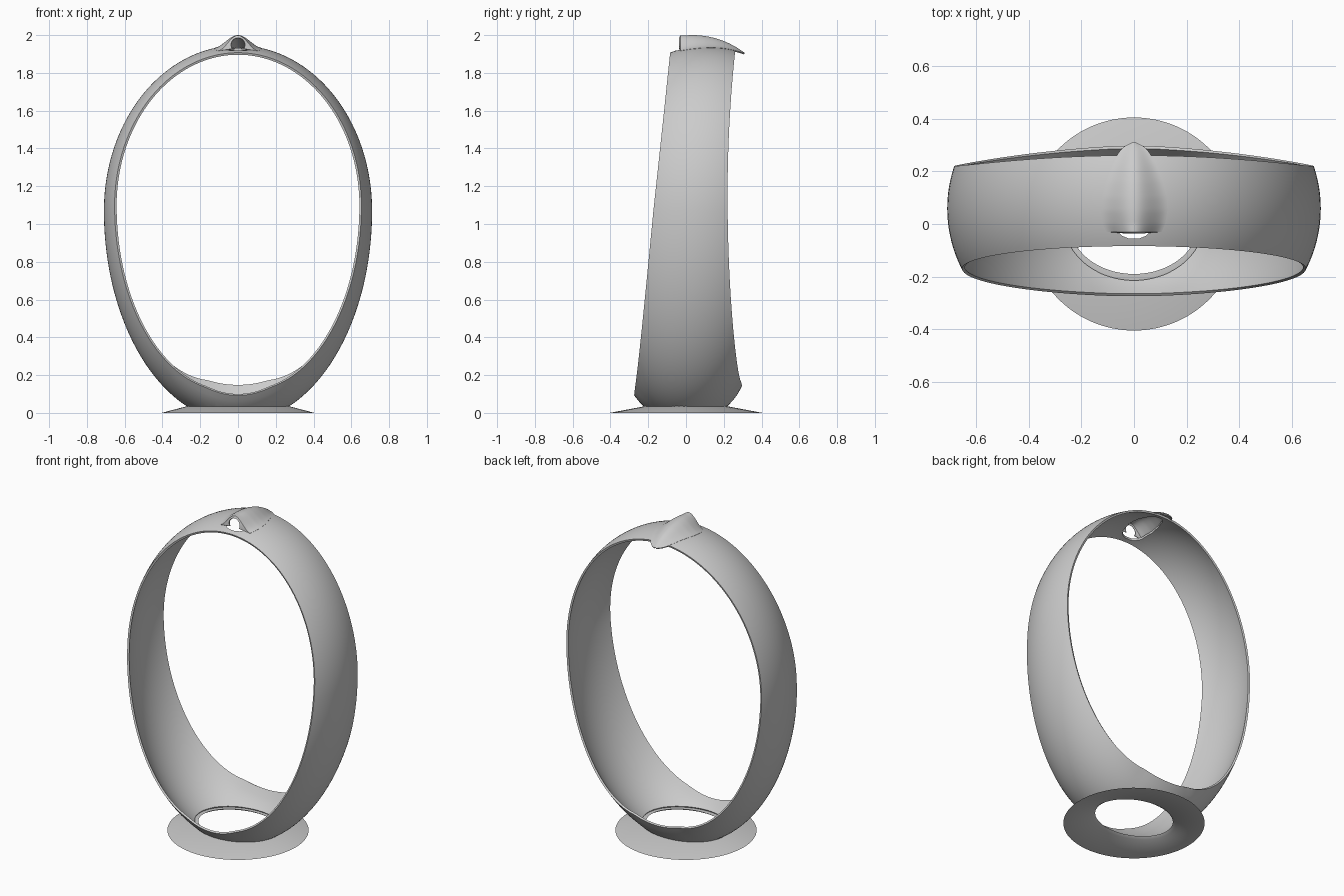
import bpy, bmesh
from math import sin, cos, pi, sqrt, radians

if "Cube" in bpy.data.objects:
    bpy.data.objects.remove(bpy.data.objects["Cube"])

A, ZC, UP, DOWN = 0.71, 1.07, 0.875, 1.12   # half width, widest height, upper / lower semi-axes


def make(name, rows, wrap_i=False, wrap_j=False):
    """Skin a grid of points with quads."""
    bm = bmesh.new()
    g = [[bm.verts.new(p) for p in r] for r in rows]
    n, m = len(g), len(g[0])
    for i in range(n if wrap_i else n - 1):
        for j in range(m if wrap_j else m - 1):
            k, l = (i + 1) % n, (j + 1) % m
            bm.faces.new((g[i][j], g[i][l], g[k][l], g[k][j]))
    me = bpy.data.meshes.new(name)
    bm.to_mesh(me)
    bm.free()
    ob = bpy.data.objects.new(name, me)
    bpy.context.collection.objects.link(ob)
    return ob


def finish(ob):
    """Apply modifiers and smooth everything but sharp edges."""
    bpy.ops.object.select_all(action='DESELECT')
    ob.select_set(True)
    bpy.context.view_layer.objects.active = ob
    bpy.ops.object.convert(target='MESH')
    bpy.ops.object.shade_smooth_by_angle(angle=radians(35))


def thicken(ob, t):
    mod = ob.modifiers.new("thickness", 'SOLIDIFY')
    mod.thickness, mod.offset = t, -1


def sag(y, z):
    """How far the barrel-shaped band falls in from its widest line."""
    r = 0.5 - 0.17 * max(0, 1 - max(z, 0)) ** 2
    d = y - (0.055 * z)
    return r - sqrt(r * r - d * d)


def lerp(table, t):
    for (a, *p), (b, *q) in zip(table, table[1:]):
        if t <= b:
            f = (t - a) / (b - a)
            return [u + (v - u) * f for u, v in zip(p, q)]
    return table[-1][1:]


# Egg-shaped band, slanted front edge and bowed back edge
rows = []
for i in range(160):
    th = 2 * pi * i / 160
    b = UP if sin(th) > 0 else DOWN
    z = ZC + b * sin(th)
    ze = ZC + (b - (0.03 if b == UP else 0.15)) * sin(th)
    yf, yb = -0.285 + 0.105 * ze, 0.22 + 0.07 * (ze - 1.15) ** 2
    row = []
    for j in range(25):
        y = yf + (yb - yf) * j / 24
        s = sag(y, z)
        row.append(((A - s) * cos(th), y, ZC + (b - s) * sin(th)))
    rows.append(row)
band = make("band", rows, wrap_i=True)

# Open the band where it meets the foot
bm = bmesh.new()
bm.from_mesh(band.data)
bmesh.ops.bisect_plane(bm, geom=bm.verts[:] + bm.edges[:] + bm.faces[:],
                       plane_co=(0, 0, 0.034), plane_no=(0, 0, 1), clear_inner=True)
bm.to_mesh(band.data)
bm.free()
thicken(band, 0.012)

# Teardrop opening under the spout
plan = [(-0.055, 0.02), (-0.045, 0.045), (-0.02, 0.07), (0.06, 0.085), (0.13, 0.075),
        (0.19, 0.05), (0.225, 0.02)]
outline = [(w, y) for y, w in plan] + [(-w, y) for y, w in reversed(plan)]
cutter = make("spout_cutter", [[(x, y, z) for x, y in outline] for z in (1.8, 2.1)], wrap_j=True)
bm = bmesh.new()
bm.from_mesh(cutter.data)
bmesh.ops.holes_fill(bm, edges=bm.edges[:])
bmesh.ops.recalc_face_normals(bm, faces=bm.faces[:])
bm.to_mesh(cutter.data)
bm.free()
cutter.hide_render = True
cut = band.modifiers.new("opening", 'BOOLEAN')
cut.operation, cut.object, cut.solver = 'DIFFERENCE', cutter, 'EXACT'
finish(band)
bpy.data.objects.remove(cutter)

# Hollow spout: round mouth in front, bell sections tapering to the back edge
size = [(-0.03, 0.072, 0.105), (0.0, 0.064, 0.118), (0.05, 0.057, 0.127), (0.1, 0.049, 0.124),
        (0.16, 0.039, 0.108), (0.22, 0.027, 0.085), (0.27, 0.015, 0.06), (0.295, 0.008, 0.038),
        (0.31, 0.004, 0.008)]
N = 40
mouth = []
for j in range(N + 1):
    a = radians(215 - 250 * j / N)
    mouth.append((0.037 * cos(a), -0.036, 1.949 + 0.037 * sin(a)))
rows = [mouth]
for i in range(35):
    y = -0.03 + 0.01 * i
    h, w = lerp(size, y)
    s = sag(y, 1.94)
    row = []
    for j in range(N + 1):
        u = 2 * j / N - 1
        x = w * u
        z = ZC + (UP - s) * sqrt(1 - (x / (A - s)) ** 2)
        row.append((x, y, z + 0.001 + h * (1 + cos(pi * u)) / 2))
    rows.append(row)
spout = make("spout", rows)
thicken(spout, 0.006)
finish(spout)

# Flared foot: round outside, oval hole inside
rings = [(0.405, 0.405, 0), (0.268, 0.214, 0.036), (0.243, 0.19, 0.036), (0.26, 0.208, 0.024),
         (0.395, 0.395, 0)]
foot = make("foot", [[(rx * cos(2 * pi * j / 96), ry * sin(2 * pi * j / 96), z) for j in range(96)]
                     for rx, ry, z in rings], wrap_i=True, wrap_j=True)
bm = bmesh.new()
bm.from_mesh(foot.data)
bmesh.ops.recalc_face_normals(bm, faces=bm.faces[:])
bm.to_mesh(foot.data)
bm.free()
finish(foot)
